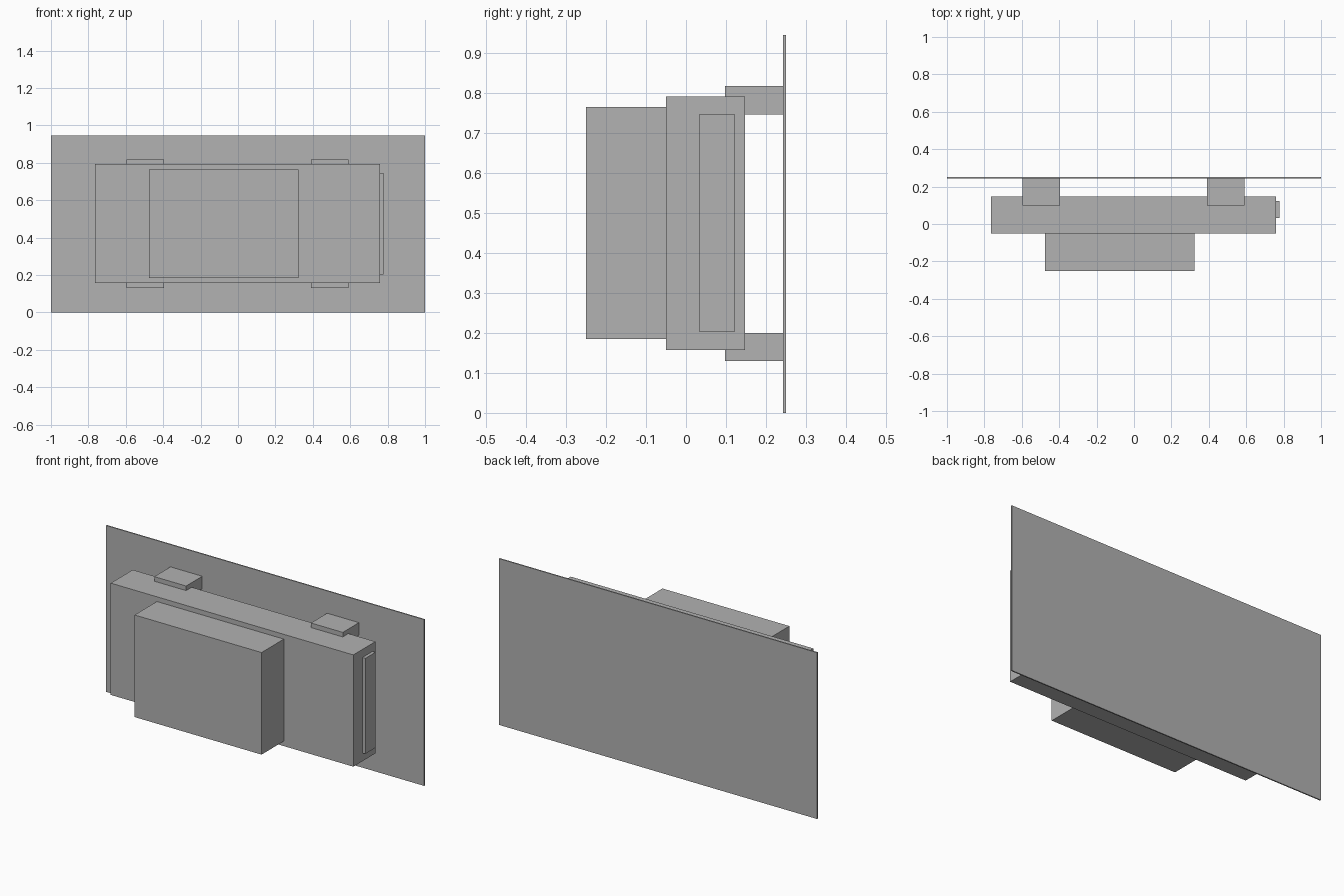
import bpy

if "Cube" in bpy.data.objects:
    bpy.data.objects.remove(bpy.data.objects["Cube"])

# One plain grey for the whole model
grey = bpy.data.materials.new("plain_grey")
grey.diffuse_color = (0.445, 0.445, 0.445, 1.0)
grey.use_nodes = True
grey.node_tree.nodes["Principled BSDF"].inputs["Base Color"].default_value = grey.diffuse_color


def box(name, x, y, z):
    """Closed box between (min, max) pairs on each axis."""
    bpy.ops.mesh.primitive_cube_add(size=1)
    ob = bpy.context.object
    ob.name = ob.data.name = name
    spans = (x, y, z)
    for v in ob.data.vertices:
        v.co = [s[1] if c > 0 else s[0] for c, s in zip(v.co, spans)]
    ob.data.materials.append(grey)
    return ob


# Thin upright panel at the back
box("back_panel", (-1.0, 1.0), (0.243, 0.25), (0.0, 0.945))

# Wide housing and the smaller block on its front
box("main_housing", (-0.765, 0.76), (-0.05, 0.148), (0.157, 0.792))
box("front_block", (-0.475, 0.323), (-0.25, -0.05), (0.185, 0.765))

# Raised strip on the right end
box("side_strip", (0.76, 0.778), (0.032, 0.122), (0.203, 0.746))

# Four brackets joining the housing to the panel
for side, x in (("left", (-0.595, -0.395)), ("right", (0.39, 0.59))):
    for level, z in (("lower", (0.13, 0.2)), ("upper", (0.747, 0.818))):
        box(f"{level}_{side}_bracket", x, (0.098, 0.243), z)
